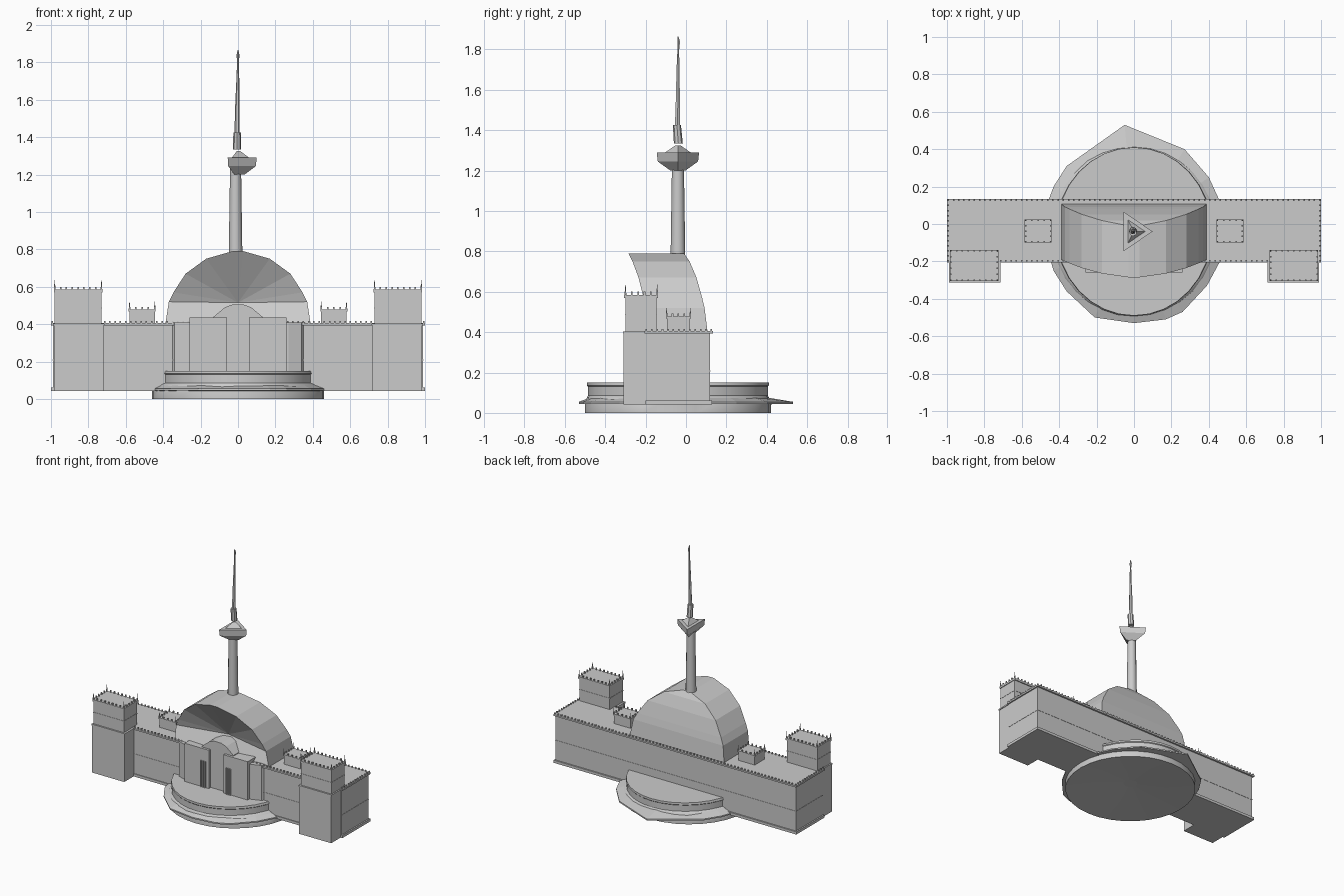
import bpy, bmesh, math
from mathutils import Vector

if "Cube" in bpy.data.objects:
    bpy.data.objects.remove(bpy.data.objects["Cube"])

stone = bpy.data.materials.new("pale_grey_stone")
stone.diffuse_color = (0.6, 0.6, 0.6, 1)
stone.use_nodes = True
stone.node_tree.nodes["Principled BSDF"].inputs["Base Color"].default_value = stone.diffuse_color


def finish(name, bm, smooth=False):
    bmesh.ops.recalc_face_normals(bm, faces=bm.faces)
    me = bpy.data.meshes.new(name)
    bm.to_mesh(me)
    bm.free()
    me.materials.append(stone)
    ob = bpy.data.objects.new(name, me)
    bpy.context.collection.objects.link(ob)
    if smooth:
        bpy.context.view_layer.objects.active = ob
        ob.select_set(True)
        bpy.ops.object.shade_smooth_by_angle(angle=math.radians(35))
        ob.select_set(False)
    return ob


def add_box(bm, x0, x1, y0, y1, z0, z1):
    r = bmesh.ops.create_cube(bm, size=1)
    for v in r["verts"]:
        c = v.co
        v.co = ((x0 + x1) / 2 + c.x * (x1 - x0), (y0 + y1) / 2 + c.y * (y1 - y0),
                (z0 + z1) / 2 + c.z * (z1 - z0))


def boxes(name, specs, mirror=False):
    bm = bmesh.new()
    for x0, x1, y0, y1, z0, z1 in specs:
        add_box(bm, x0, x1, y0, y1, z0, z1)
        if mirror:
            add_box(bm, -x1, -x0, y0, y1, z0, z1)
    return finish(name, bm)


def loft(name, rings, cap=True, smooth=True):
    """Skin a stack of equal-length point rings."""
    bm = bmesh.new()
    rows = [[bm.verts.new(p) for p in ring] for ring in rings]
    n = len(rows[0])
    for a, b in zip(rows, rows[1:]):
        for i in range(n):
            bm.faces.new((a[i], a[(i + 1) % n], b[(i + 1) % n], b[i]))
    if cap:
        bm.faces.new(rows[0])
        bm.faces.new(rows[-1])
    return finish(name, bm, smooth)


def ring(cx, cy, z, rx, ry=None, n=12):
    ry = rx if ry is None else ry
    return [(cx + rx * math.cos(2 * math.pi * i / n), cy + ry * math.sin(2 * math.pi * i / n), z)
            for i in range(n)]


def parapet(bm, x0, x1, y0, y1, z, step, h):
    """Row of small studs around a rectangular roof edge."""
    w = 0.004
    nx, ny = round((x1 - x0) / step), max(2, round((y1 - y0) / step))
    pts = [(x0 + (x1 - x0) * i / nx, y) for i in range(nx + 1) for y in (y0, y1)]
    pts += [(x, y0 + (y1 - y0) * i / ny) for i in range(1, ny) for x in (x0, x1)]
    for x, y in pts:
        add_box(bm, x - w, x + w, y - w, y + w, z, z + h)


def spikes(bm, x0, x1, y0, y1, z, h):
    for x in (x0, x1):
        for y in (y0, y1):
            r = bmesh.ops.create_cone(bm, cap_ends=True, segments=5, radius1=0.005, radius2=0.001, depth=h)
            bmesh.ops.translate(bm, verts=r["verts"], vec=(x, y, z + h / 2))


# round plinth: lower drum with hollow underside, upper drum, broken flange
CY = -0.04
loft("plinth_drum", [ring(0, CY, 0.045, 0.02, n=32), ring(0, CY, 0.0, 0.45, n=32),
                     ring(0, CY, 0.0, 0.46, n=32), ring(0, CY, 0.045, 0.46, n=32),
                     ring(0, CY, 0.078, 0.435, 0.45, n=32), ring(0, CY, 0.085, 0.415, 0.445, n=32),
                     ring(0, CY, 0.13, 0.415, 0.445, n=32), ring(0, CY, 0.135, 0.42, 0.45, n=32),
                     ring(0, CY, 0.15, 0.415, 0.45, n=32)])
rim = [(-0.46, 0.12), (-0.43, 0.2), (-0.36, 0.31), (-0.05, 0.53), (0.27, 0.40), (0.40, 0.25),
       (0.455, 0.13), (0.46, -0.2), (0.39, -0.33), (0.26, -0.47), (0.17, -0.51), (0, -0.53),
       (-0.21, -0.5), (-0.36, -0.36), (-0.43, -0.25), (-0.46, -0.15)]
inner = []
for x, y in rim:
    d = Vector((x, y - CY)).normalized() * 0.43
    inner.append((d.x, d.y + CY))
loft("plinth_flange", [[(x, y, 0.042) for x, y in inner], [(x, y, 0.045) for x, y in rim],
                       [(x, y, 0.055) for x, y in rim], [(x, y, 0.078) for x, y in inner]],
     cap=False, smooth=False)

# long hall with base course, cornice and thin string course
boxes("hall", [(-0.99, 0.99, -0.195, 0.12, 0.045, 0.395)])
boxes("hall_trim", [(-1, 1, -0.2, 0.13, 0.042, 0.062), (-1, 1, -0.205, 0.133, 0.393, 0.405),
                    (-0.992, 0.992, -0.197, 0.122, 0.205, 0.21)])

# corner towers and small roof turrets
boxes("corner_tower", [(0.72, 0.985, -0.31, -0.19, 0.042, 0.395), (0.715, 0.99, -0.312, -0.19, 0.393, 0.403),
                       (0.73, 0.98, -0.3, -0.145, 0.40, 0.575), (0.725, 0.985, -0.306, -0.138, 0.57, 0.585),
                       (0.728, 0.982, -0.302, -0.143, 0.485, 0.49)], mirror=True)
boxes("roof_turret", [(0.445, 0.58, -0.095, 0.02, 0.40, 0.47),
                      (0.44, 0.585, -0.1, 0.025, 0.468, 0.478)], mirror=True)

# parapet studs and corner spikes
bm = bmesh.new()
parapet(bm, -0.993, 0.993, -0.197, 0.126, 0.40, 0.028, 0.016)
for s in (-1, 1):
    a, b = sorted((s * 0.73, s * 0.98))
    parapet(bm, a, b, -0.3, -0.143, 0.58, 0.03, 0.02)
    spikes(bm, a, b, -0.3, -0.143, 0.58, 0.055)
    a, b = sorted((s * 0.445, s * 0.58))
    parapet(bm, a, b, -0.096, 0.021, 0.475, 0.03, 0.017)
    spikes(bm, a, b, -0.096, 0.021, 0.475, 0.045)
finish("parapet_studs", bm)

# vaulted hood: (x, z, back y, front y) from spring line to crown
prof = [(0.39, 0.39, 0.108, -0.19), (0.37, 0.52, 0.092, -0.20), (0.345, 0.57, 0.08, -0.21),
        (0.28, 0.67, 0.052, -0.235), (0.17, 0.75, 0.018, -0.265), (0.03, 0.79, -0.01, -0.285)]
bm = bmesh.new()
back, front = [], []
for side, rows in ((1, prof), (-1, prof[::-1])):
    for x, z, yb, yf in rows:
        back.append(bm.verts.new((side * x, yb, z)))
        front.append(bm.verts.new((side * x, yf, z)))
n = len(back)
for i in range(n - 1):
    bm.faces.new((back[i], back[i + 1], front[i + 1], front[i]))
for i in range(n // 2 - 1):   # curved back
    bm.faces.new((back[i], back[i + 1], back[n - 2 - i], back[n - 1 - i]))
deep = bm.verts.new((0, -0.11, 0.515))
for i in range(1, n - 2):     # recessed underside of the hood
    bm.faces.new((front[i], front[i + 1], deep))
foot = bm.verts.new((0, -0.22, 0.42))
bm.faces.new((front[0], front[1], deep, foot))
bm.faces.new((front[n - 2], front[n - 1], foot, deep))
finish("vaulted_hood", bm)

# bowed front wall under the hood
bow = [(-0.36, -0.18), (-0.34, -0.21), (-0.27, -0.235), (0.27, -0.235), (0.34, -0.21), (0.36, -0.18)]
loft("bowed_wall", [[(x, y, z) for x, y in bow] for z in (0.1, 0.41)], smooth=False)

# entrance wings, arched porch and pilasters
boxes("entrance_wing", [(0.06, 0.26, -0.258, -0.16, 0.14, 0.435)], mirror=True)
arch = [(-0.13, 0.40), (-0.13, 0.44), (-0.07, 0.49), (-0.03, 0.505),
        (0.03, 0.505), (0.07, 0.49), (0.13, 0.44), (0.13, 0.40)]
loft("porch_arch", [[(x, y, z) for x, z in arch] for y in (-0.24, -0.1)], smooth=False)
boxes("porch_back", [(-0.07, 0.07, -0.235, -0.16, 0.14, 0.43)])
boxes("pilaster", [(x, x + 0.008, -0.266, -0.255, 0.15, 0.345) for x in (0.085, 0.101, 0.117)], mirror=True)

# central shaft, slightly tapered
loft("shaft", [ring(-0.013, -0.04, 0.70, 0.037), ring(-0.013, -0.04, 0.80, 0.036),
               ring(-0.013, -0.04, 1.27, 0.029)])


# triangular collar with pointed cap
def tri(s, z):
    cx, cy = 0.0, -0.04
    return [(cx + (x - cx) * s, cy + (y - cy) * s, z)
            for x, y in ((-0.055, 0.065), (-0.055, -0.145), (0.1, -0.04))]


loft("collar", [tri(0.35, 1.20), tri(0.95, 1.245), tri(1, 1.29), tri(0.6, 1.29), tri(0.12, 1.325)], smooth=False)

# spire foot and slender needle, leaning slightly
loft("spire_foot", [ring(-0.005, -0.038, 1.335, 0.022, n=8), ring(-0.005, -0.045, 1.425, 0.02, n=8)])
loft("needle", [ring(-0.005, -0.043, 1.41, 0.014, n=6), ring(-0.004, -0.04, 1.55, 0.012, n=6),
                ring(-0.001, -0.04, 1.7, 0.008, n=6), ring(0, -0.038, 1.80, 0.005, n=6),
                ring(0, -0.036, 1.84, 0.008, n=6), ring(0, -0.04, 1.865, 0.002, n=6)])
